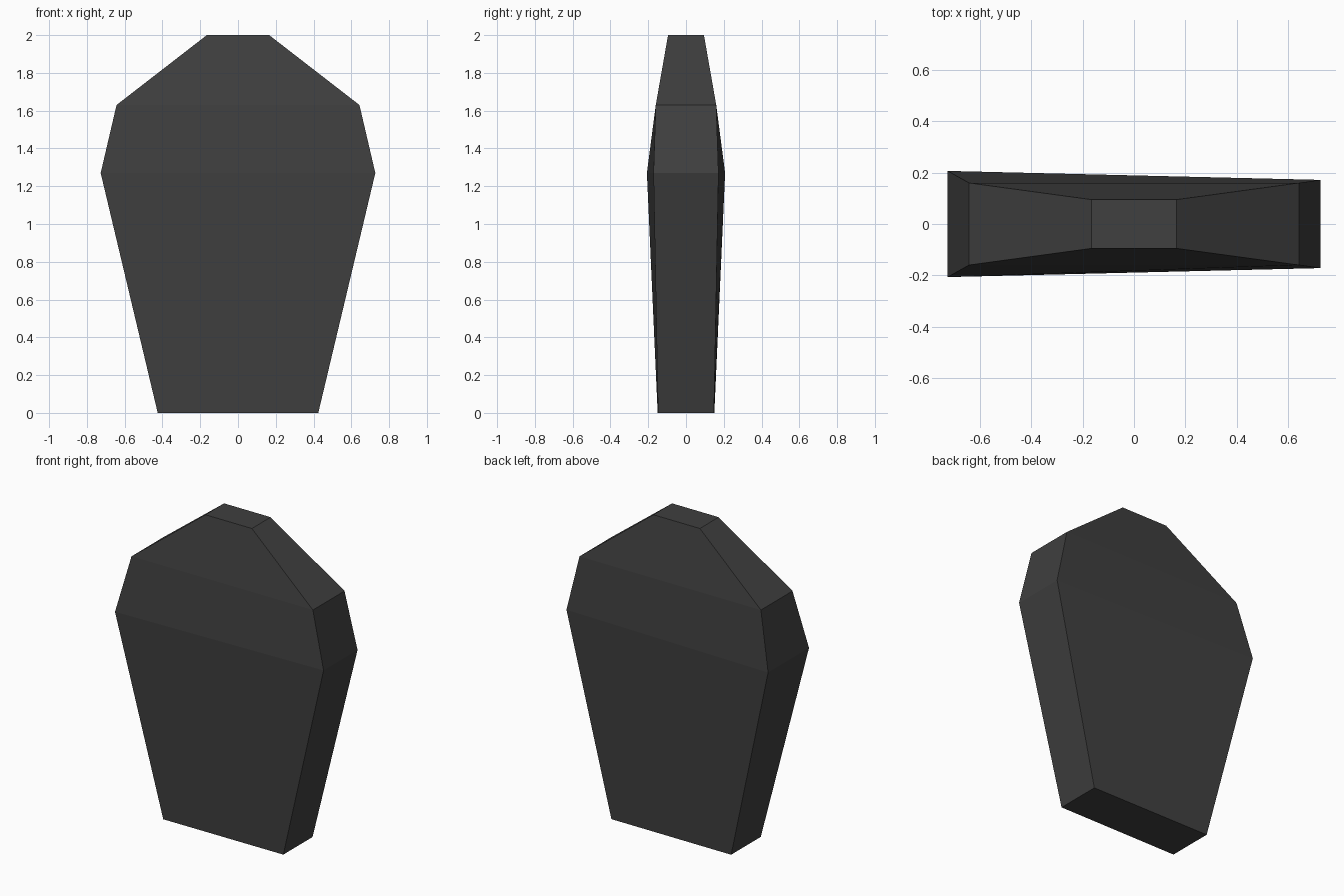
import bpy, bmesh

cube = bpy.data.objects.get("Cube")
if cube:
    bpy.data.objects.remove(cube, do_unlink=True)

# Dark charcoal stone
charcoal = bpy.data.materials.new("charcoal")
charcoal.use_nodes = True
color = (0.05, 0.05, 0.05, 1)
charcoal.diffuse_color = color
charcoal.node_tree.nodes["Principled BSDF"].inputs["Base Color"].default_value = color

# Cross-sections: height, half width, half depth at the -x end and at the +x end
SECTIONS = [
    (0.00, 0.425, 0.15, 0.148),
    (1.27, 0.727, 0.207, 0.172),
    (1.63, 0.643, 0.16, 0.16),
    (2.00, 0.165, 0.095, 0.095),
]

# Faceted slab lofted through the sections
bm = bmesh.new()
rings = []
for z, w, d_neg, d_pos in SECTIONS:
    corners = [(-w, -d_neg), (w, -d_pos), (w, d_pos), (-w, d_neg)]
    rings.append([bm.verts.new((x, y, z)) for x, y in corners])
for low, high in zip(rings, rings[1:]):
    for i in range(4):
        j = (i + 1) % 4
        bm.faces.new((low[i], low[j], high[j], high[i]))
bm.faces.new(rings[0])
bm.faces.new(rings[-1])
bmesh.ops.recalc_face_normals(bm, faces=bm.faces)

mesh = bpy.data.meshes.new("stone_slab")
bm.to_mesh(mesh)
bm.free()
mesh.materials.append(charcoal)
slab = bpy.data.objects.new("stone_slab", mesh)
bpy.context.collection.objects.link(slab)
